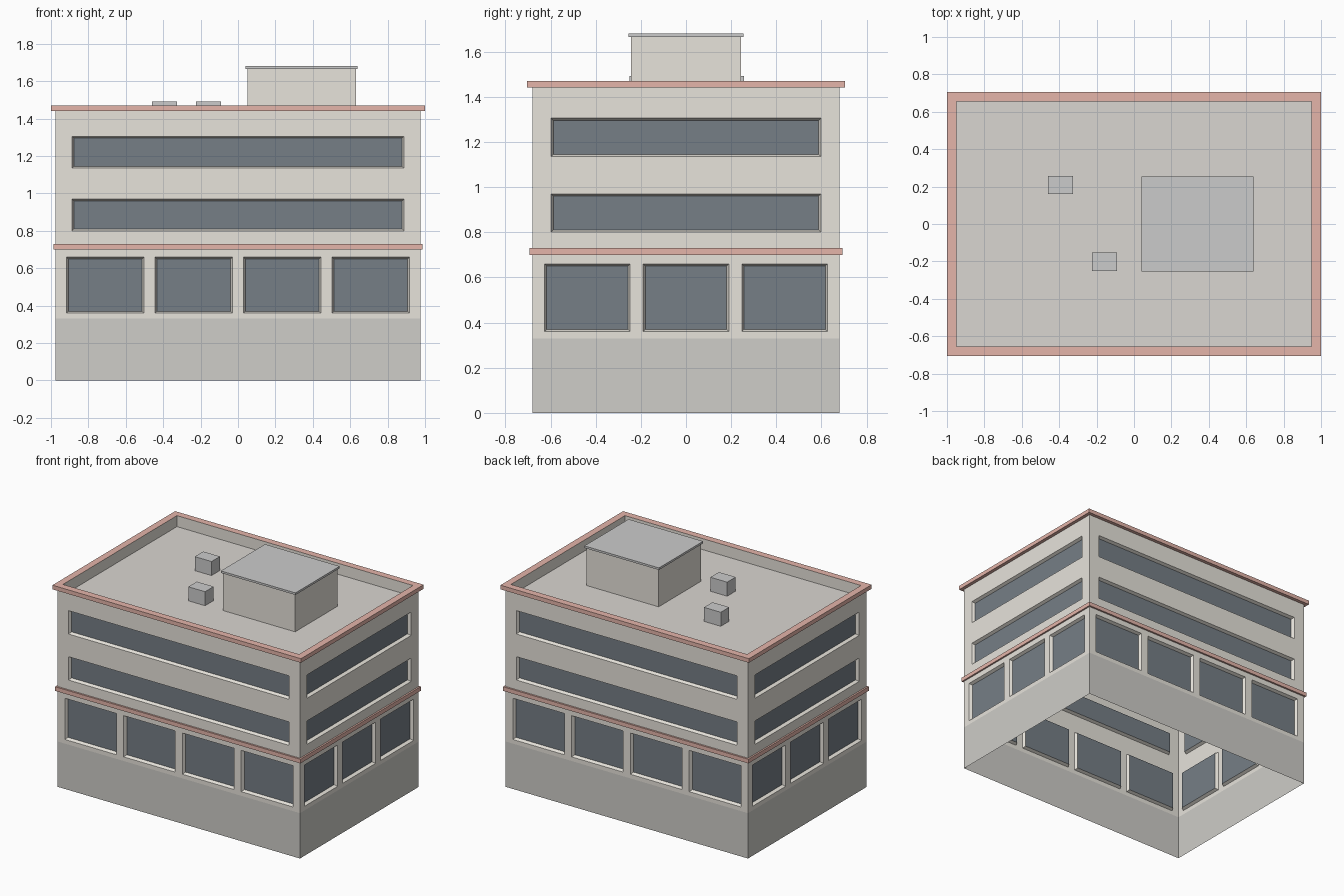
import bpy, bmesh, math
from mathutils import Matrix

if "Cube" in bpy.data.objects:
    bpy.data.objects.remove(bpy.data.objects["Cube"])

HX, HY = 0.975, 0.68          # half size of the building
BASE, TOP, ROOF = 0.33, 1.44, 1.39


def material(name, rgb):
    m = bpy.data.materials.new(name)
    m.diffuse_color = (*rgb, 1)
    m.use_nodes = True
    m.node_tree.nodes["Principled BSDF"].inputs["Base Color"].default_value = m.diffuse_color
    return m


WALL = material("wall_paint", (0.80, 0.77, 0.71))
STONE = material("base_stone", (0.62, 0.61, 0.58))
GLASS = material("dark_glass", (0.18, 0.21, 0.24))
TRIM = material("red_trim", (0.78, 0.46, 0.40))
DECK = material("roof_deck", (0.70, 0.67, 0.64))
METAL = material("grey_metal", (0.55, 0.55, 0.55))


def finish(name, bm, mat, angle=0.0):
    me = bpy.data.meshes.new(name)
    bm.to_mesh(me)
    bm.free()
    me.materials.append(mat)
    ob = bpy.data.objects.new(name, me)
    ob.rotation_euler.z = angle
    bpy.context.collection.objects.link(ob)
    return ob


def loft(name, loops, mat):
    """Join rectangular loops given as (half x, half y, z)."""
    bm = bmesh.new()
    rings = [[bm.verts.new((sx * hx, sy * hy, z))
              for sx, sy in ((-1, -1), (1, -1), (1, 1), (-1, 1))]
             for hx, hy, z in loops]
    for a, b in zip(rings, rings[1:]):
        for i in range(4):
            j = (i + 1) % 4
            bm.faces.new((a[i], a[j], b[j], b[i]))
    return finish(name, bm, mat)


def box(name, x0, x1, y0, y1, z0, z1, mat):
    bm = bmesh.new()
    m = Matrix.Translation(((x0 + x1) / 2, (y0 + y1) / 2, (z0 + z1) / 2))
    bmesh.ops.create_cube(bm, size=1, matrix=m @ Matrix.Diagonal((x1 - x0, y1 - y0, z1 - z0, 1)))
    return finish(name, bm, mat)


def facade(side, half, dist, angle, bays, strip):
    """One wall with a bay window row and two strip windows, recessed."""
    wall, glass = bmesh.new(), bmesh.new()

    def quad(bm, pts):
        bm.faces.new([bm.verts.new(p) for p in pts])

    def rect(u0, u1, z0, z1, y):
        return [(u0, y, z0), (u1, y, z0), (u1, y, z1), (u0, y, z1)]

    rows = [(0.36, 0.66, bays), (0.80, 0.97, [strip]), (1.135, 1.305, [strip])]
    z = BASE
    for z0, z1, openings in rows:
        quad(wall, rect(-half, half, z, z0, -dist))
        u = -half
        for a, b in openings:
            quad(wall, rect(u, a, z0, z1, -dist))
            outer = rect(a, b, z0, z1, -dist)
            inner = rect(a + 0.01, b - 0.01, z0 + 0.01, z1 - 0.01, -dist + 0.022)
            for i in range(4):
                j = (i + 1) % 4
                quad(wall, (outer[i], outer[j], inner[j], inner[i]))
            quad(glass, inner)
            u = b
        quad(wall, rect(u, half, z0, z1, -dist))
        z = z1
    quad(wall, rect(-half, half, z, TOP, -dist))
    bmesh.ops.remove_doubles(wall, verts=wall.verts, dist=1e-5)
    finish(side + "_wall", wall, WALL, angle)
    finish(side + "_windows", glass, GLASS, angle)


def bay_row(count, width, pitch):
    mids = [(i - (count - 1) / 2) * pitch for i in range(count)]
    return [(m - width / 2, m + width / 2) for m in mids]


# four walls
for side, turn in (("front", 0), ("back", math.pi)):
    facade(side, HX, HY, turn, bay_row(4, 0.415, 0.473), (-0.888, 0.888))
for side, turn in (("right", math.pi / 2), ("left", -math.pi / 2)):
    facade(side, HY, HX, turn, bay_row(3, 0.38, 0.437), (-0.597, 0.597))

# plinth, open underneath
loft("base", [(HX, HY, 0), (HX, HY, BASE)], STONE)

# trim bands
loft("middle_band", [(HX, HY, 0.70), (0.987, 0.693, 0.70),
                     (0.987, 0.693, 0.73), (HX, HY, 0.73)], TRIM)
loft("cornice", [(HX, HY, TOP), (1.0, 0.705, TOP),
                 (1.0, 0.705, 1.47), (0.95, 0.655, 1.47)], TRIM)

# parapet inside and roof deck
loft("parapet", [(0.95, 0.655, 1.47), (0.95, 0.655, ROOF)], WALL)
bm = bmesh.new()
bm.faces.new([bm.verts.new((x, y, ROOF)) for x, y in
              ((-0.95, -0.655), (0.95, -0.655), (0.95, 0.655), (-0.95, 0.655))])
finish("roof", bm, DECK)

# rooftop structures
box("penthouse", 0.05, 0.63, -0.243, 0.243, ROOF, 1.665, WALL)
box("penthouse_cap", 0.04, 0.64, -0.254, 0.254, 1.665, 1.68, METAL)
box("roof_unit_a", -0.46, -0.325, 0.16, 0.257, ROOF, 1.492, METAL)
box("roof_unit_b", -0.225, -0.09, -0.25, -0.152, ROOF, 1.492, METAL)
